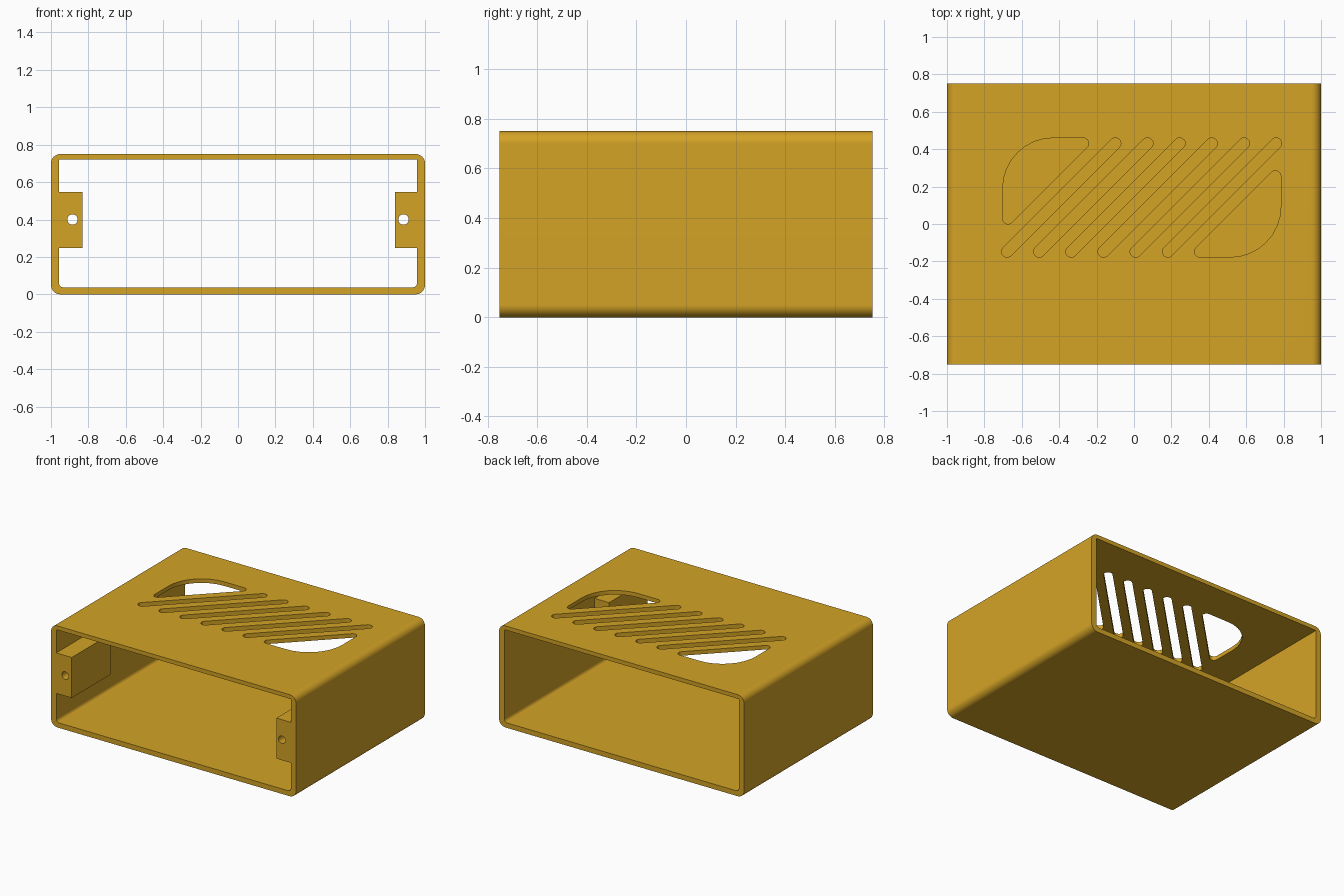
import bpy, bmesh, math
from mathutils import Vector

if "Cube" in bpy.data.objects:
    bpy.data.objects.remove(bpy.data.objects["Cube"])

D = 0.752                      # half depth of the sleeve
mat = bpy.data.materials.new("golden_ochre")
mat.diffuse_color = (0.658, 0.366, 0.0194, 1)
mat.use_nodes = True
mat.node_tree.nodes["Principled BSDF"].inputs["Base Color"].default_value = mat.diffuse_color


def fillet(corners, seg=8):
    """Outline from (x, y, radius) corners, each rounded with an arc."""
    out, n = [], len(corners)
    for i, (x, y, r) in enumerate(corners):
        p = Vector((x, y))
        if r == 0:
            out.append(p)
            continue
        a = (Vector(corners[i - 1][:2]) - p).normalized()
        b = (Vector(corners[(i + 1) % n][:2]) - p).normalized()
        half = a.angle(b) / 2
        c = p + (a + b).normalized() * (r / math.sin(half))
        s = p + a * (r / math.tan(half)) - c
        e = p + b * (r / math.tan(half)) - c
        turn = math.atan2(s.x * e.y - s.y * e.x, s.dot(e))
        for k in range(seg + 1):
            t = turn * k / seg
            out.append(c + Vector((s.x * math.cos(t) - s.y * math.sin(t),
                                   s.x * math.sin(t) + s.y * math.cos(t))))
    return out


def prism(name, outlines, lo, hi, axis):
    """Extrude closed outlines along 'y' (outline is x, z) or 'z' (outline is x, y)."""
    bm = bmesh.new()
    for pts in outlines:
        def place(p, h):
            return (p.x, h, p.y) if axis == 'y' else (p.x, p.y, h)
        a = [bm.verts.new(place(p, lo)) for p in pts]
        b = [bm.verts.new(place(p, hi)) for p in pts]
        bm.faces.new(a)
        bm.faces.new(b[::-1])
        for i in range(len(pts)):
            j = (i + 1) % len(pts)
            bm.faces.new((a[j], a[i], b[i], b[j]))
    bmesh.ops.recalc_face_normals(bm, faces=bm.faces)
    me = bpy.data.meshes.new(name)
    bm.to_mesh(me)
    bm.free()
    ob = bpy.data.objects.new(name, me)
    bpy.context.collection.objects.link(ob)
    me.materials.append(mat)
    return ob


def rect(x0, x1, y0, y1, r_low=0, r_high=0):
    return fillet([(x0, y0, r_low), (x1, y0, r_low), (x1, y1, r_high), (x0, y1, r_high)])


def cut(ob, cutters):
    bpy.context.view_layer.objects.active = ob
    for c in cutters:
        m = ob.modifiers.new("cut", 'BOOLEAN')
        m.operation, m.solver, m.object = 'DIFFERENCE', 'EXACT', c
        bpy.ops.object.modifier_apply(modifier=m.name)
    for c in cutters:
        bpy.data.objects.remove(c)


def smooth(ob):
    bpy.ops.object.select_all(action='DESELECT')
    ob.select_set(True)
    bpy.context.view_layer.objects.active = ob
    bpy.ops.object.shade_smooth_by_angle(angle=math.radians(30))
    w = ob.modifiers.new("flat_walls", 'WEIGHTED_NORMAL')
    w.keep_sharp = True


# Sleeve: rounded tube open at front and back
sleeve = prism("sleeve", [rect(-1, 1, 0, 0.75, 0.05, 0.05)], -D, D, 'y')
cavity = prism("cavity_cutter", [rect(-0.958, 0.958, 0.037, 0.72, 0.025)], -1, 1, 'y')

# Vent pattern: diagonal slots between two large rounded corner openings
X0, X1, Y0, Y1, R = -0.702, 0.785, -0.177, 0.46, 0.029
LEFT, WIDTH, STEP = -0.573, 0.084, 0.172
e0 = LEFT + WIDTH - STEP       # diagonal edge (x - y) of the rear left opening
e1 = LEFT + 6 * STEP           # diagonal edge of the front right opening
vents = [fillet([(X0, Y1, 0.27), (e0 + Y1, Y1, R), (X0, X0 - e0, R)]),
         fillet([(X1, Y0, 0.27), (e1 + Y0, Y0, R), (X1, X1 - e1, R)])]
for k in range(6):
    a = LEFT + STEP * k
    b = a + WIDTH
    vents.append(fillet([(a + Y0, Y0, R), (b + Y0, Y0, R),
                         (b + Y1, Y1, R), (a + Y1, Y1, R)]))
vent_cutter = prism("vent_cutter", vents, 0.6, 0.9, 'z')
cut(sleeve, [cavity, vent_cutter])
smooth(sleeve)

# Screw bosses: drilled blocks on the inner side walls, flush with the front
for side, name, inner in ((-1, "left", 0.832), (1, "right", 0.84)):
    xs = sorted((side * inner, side * 0.958))
    boss = prism(name + "_screw_boss", [rect(*xs, 0.249, 0.548)], -D, -D + 0.45, 'y')
    circle = [Vector((side * 0.885 + 0.028 * math.cos(i * math.tau / 32),
                      0.4 + 0.028 * math.sin(i * math.tau / 32))) for i in range(32)]
    cut(boss, [prism("drill", [circle], -1, 0, 'y')])
    smooth(boss)
